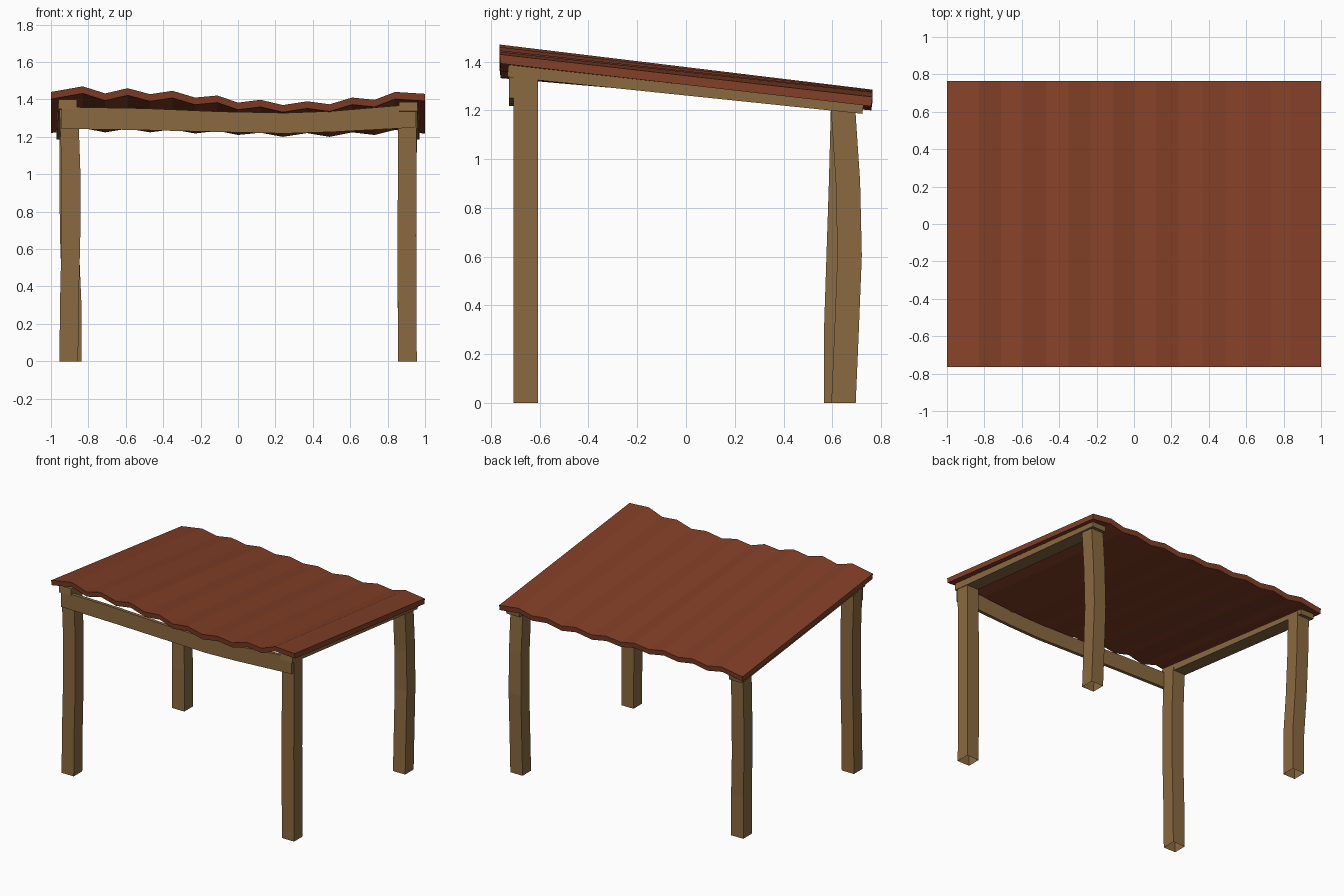
import bpy, bmesh

if "Cube" in bpy.data.objects:
    bpy.data.objects.remove(bpy.data.objects["Cube"])


def material(name, rgb):
    m = bpy.data.materials.new(name)
    m.diffuse_color = (*rgb, 1)
    m.use_nodes = True
    m.node_tree.nodes["Principled BSDF"].inputs["Base Color"].default_value = m.diffuse_color
    return m


WOOD = material("weathered wood", (0.255, 0.143, 0.052))
RUST = material("rusty roof", (0.225, 0.050, 0.020))


def loft(name, rings, mat, caps=True):
    """Join a row of matching four-cornered rings with flat faces."""
    bm = bmesh.new()
    rows = [[bm.verts.new(p) for p in ring] for ring in rings]
    for a, b in zip(rows, rows[1:]):
        for i in range(4):
            j = (i + 1) % 4
            bm.faces.new((a[i], a[j], b[j], b[i]))
    top = bm.faces.new(rows[-1])
    bottom = bm.faces.new(rows[0][::-1])
    bmesh.ops.recalc_face_normals(bm, faces=bm.faces)
    if not caps:
        bmesh.ops.delete(bm, geom=[top, bottom], context='FACES_ONLY')
    me = bpy.data.meshes.new(name)
    bm.to_mesh(me)
    bm.free()
    me.materials.append(mat)
    ob = bpy.data.objects.new(name, me)
    bpy.context.collection.objects.link(ob)
    return ob


# Corrugated roof sheet: x, front top z, back top z
profile = [(-1, 1.44, 1.258), (-.83, 1.47, 1.285), (-.71, 1.432, 1.262),
           (-.59, 1.46, 1.282), (-.47, 1.428, 1.262), (-.35, 1.446, 1.278),
           (-.23, 1.41, 1.256), (-.11, 1.421, 1.27), (0, 1.383, 1.248),
           (.12, 1.398, 1.26), (.24, 1.37, 1.238), (.37, 1.39, 1.258),
           (.49, 1.374, 1.238), (.61, 1.41, 1.262), (.73, 1.398, 1.248),
           (.84, 1.44, 1.275), (1, 1.43, 1.255)]
T = 0.038
loft("roof_sheet", [[(x, -.765, f), (x, .765, b), (x, .76, b - T), (x, -.76, f - T)]
                    for x, f, b in profile], RUST)


# Crooked posts: open tubes through bent centre points
def post(name, x, y, top, bends):
    n = len(bends) - 1
    h = 0.05
    rings = []
    for i, (dx, dy) in enumerate(bends):
        cx, cy, z = x + dx, y + dy, top * i / n
        rings.append([(cx - h, cy - h, z), (cx + h, cy - h, z),
                      (cx + h, cy + h, z), (cx - h, cy + h, z)])
    loft(name, rings, WOOD, caps=False)


post("front_right_post", .906, -.657, 1.35,
     [(0, 0), (-.002, 0), (-.003, 0), (-.001, 0), (0, 0)])
post("front_left_post", -.905, -.657, 1.36,
     [(0, 0), (.004, 0), (.012, 0), (.012, 0), (0, 0)])
post("back_right_post", .906, .644, 1.21,
     [(0, .002), (-.002, .015), (-.003, .027), (-.001, .02), (0, 0)])
post("back_left_post", -.905, .644, 1.21,
     [(.018, -.028), (.018, -.028), (.005, -.018), (0, -.008), (0, 0)])

# Sloping side rafters
for name, s, ft in (("left_rafter", -1, 1.40), ("right_rafter", 1, 1.387)):
    rings = []
    for y, top, t, out in ((-.728, ft, .05, .96), (.728, 1.222, .036, .97)):
        rings.append([(s * .86, y, top), (s * out, y, top),
                      (s * out, y - .005, top - t), (s * .86, y - .005, top - t)])
    loft(name, rings, WOOD)

# Thin sagging front beam
beam = [(-.945, 1.36, 1.243), (-.5, 1.352, 1.236), (-.1, 1.335, 1.226),
        (.25, 1.328, 1.218), (.5, 1.337, 1.226), (.95, 1.375, 1.25)]
loft("front_beam", [[(x, -.726, t), (x, -.702, t), (x, -.702, b), (x, -.726, b)]
                    for x, t, b in beam], WOOD)
